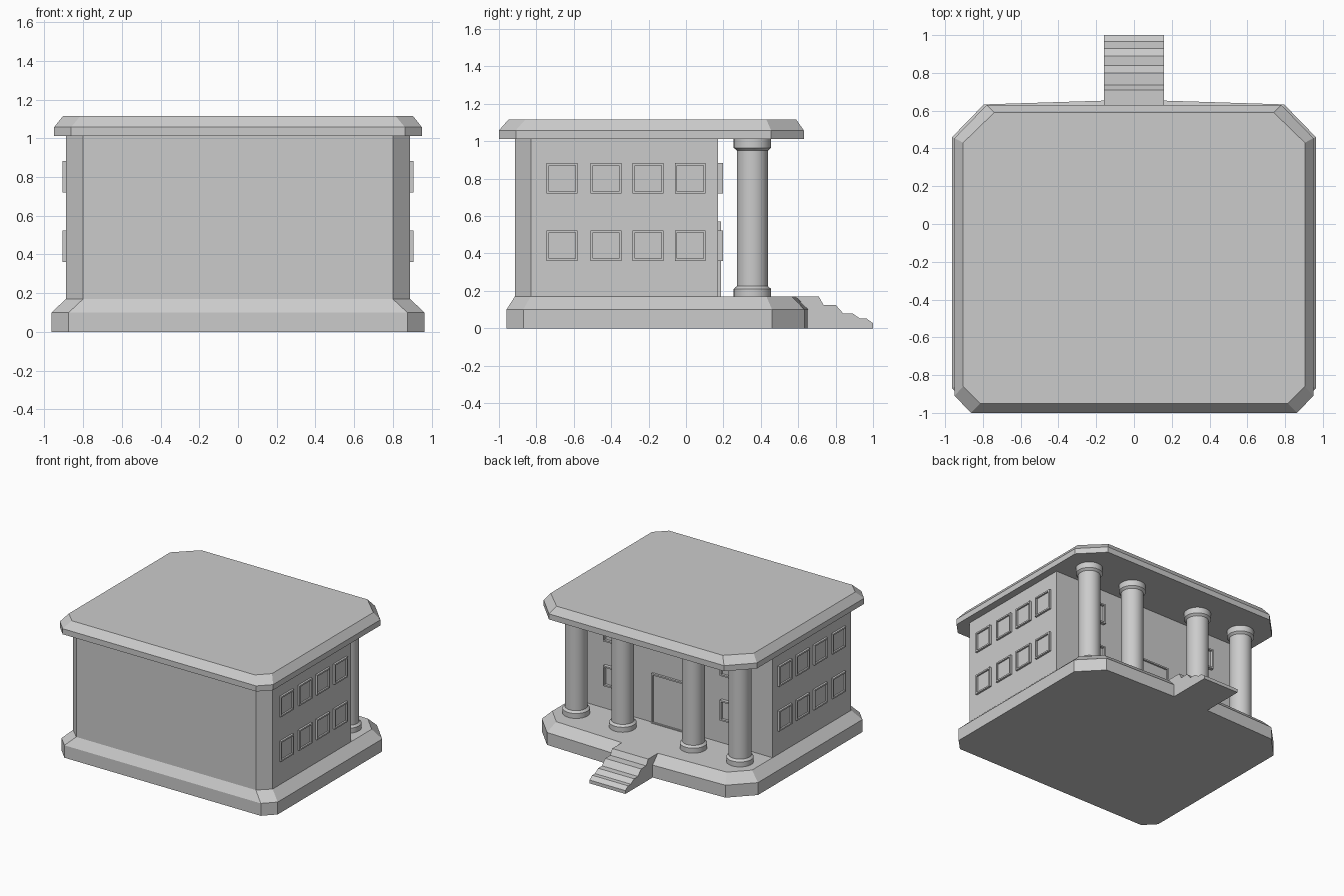
import bpy, bmesh, math

if "Cube" in bpy.data.objects:
    bpy.data.objects.remove(bpy.data.objects["Cube"])


def make(name, bm):
    bmesh.ops.recalc_face_normals(bm, faces=bm.faces)
    me = bpy.data.meshes.new(name)
    bm.to_mesh(me)
    bm.free()
    ob = bpy.data.objects.new(name, me)
    bpy.context.collection.objects.link(ob)
    return ob


def loft(name, rings):
    """Closed solid through rings of 3D points."""
    bm = bmesh.new()
    vs = [[bm.verts.new(p) for p in r] for r in rings]
    n = len(vs[0])
    for a, b in zip(vs, vs[1:]):
        for i in range(n):
            j = (i + 1) % n
            bm.faces.new((a[i], a[j], b[j], b[i]))
    bm.faces.new(vs[0])
    bm.faces.new(vs[-1])
    return make(name, bm)


def outline(half, z):
    """Mirror a right-hand half outline (front to back) across x = 0."""
    full = half + [(-x, y) for x, y in reversed(half)]
    return [(x, y, z) for x, y in full]


def slab(name, levels):
    return loft(name, [outline(h, z) for h, z in levels])


# Plinth with chamfered corners and sloped top edge
low = [(0.875, -0.96), (0.963, -0.87), (0.963, 0.46), (0.795, 0.633), (0.16, 0.653)]
top = [(0.80, -0.915), (0.89, -0.83), (0.89, 0.43), (0.76, 0.565), (0.16, 0.587)]
slab("plinth", [(low, 0), (low, 0.10), (top, 0.17)])

# Main walls
wall = [(0.80, -0.915), (0.89, -0.83), (0.89, 0.17)]
slab("walls", [(wall, 0.165), (wall, 1.015)])

# Overhanging roof
eave = [(0.862, -1.0), (0.95, -0.91), (0.95, 0.455), (0.78, 0.63)]
roof = [(0.815, -0.95), (0.905, -0.86), (0.905, 0.43), (0.74, 0.59)]
slab("roof", [(eave, 1.013), (eave, 1.058), (roof, 1.115)])

# Entrance steps: side profile extruded across x
prof = [(0.55, 0), (0.55, 0.17), (0.71, 0.17), (0.735, 0.125), (0.80, 0.125),
        (0.84, 0.08), (0.89, 0.08), (0.93, 0.052), (0.965, 0.052), (1.0, 0.027), (1.0, 0)]
loft("steps", [[(x, y, z) for y, z in prof] for x in (-0.16, 0.16)])

# Columns as lathed profiles
col = [(0.10, 0.168), (0.10, 0.21), (0.083, 0.225), (0.083, 0.95), (0.10, 0.965), (0.10, 1.015)]
SIDES = 32
for i, cx in enumerate((-0.73, -0.315, 0.315, 0.73)):
    rings = []
    for r, z in col:
        angs = [2 * math.pi * k / SIDES for k in range(SIDES)]
        rings.append([(cx + r * math.cos(a), 0.355 + r * math.sin(a), z) for a in angs])
    ob = loft(f"column_{i + 1}", rings)
    bpy.context.view_layer.objects.active = ob
    ob.select_set(True)
    bpy.ops.object.shade_smooth_by_angle(angle=math.radians(30))
    ob.select_set(False)


def framed_panel(name, u0, u1, z0, z1, depth, recess, place):
    """Raised panel with a thin rim; place(u, out, z) maps it onto a wall."""
    def ring(inset, out):
        a, b, c, d = u0 + inset, u1 - inset, z0 + inset, z1 - inset
        return [place(u, out, z) for u, z in ((a, c), (b, c), (b, d), (a, d))]
    return loft(name, [ring(0, -0.005), ring(0, depth), ring(0.012, depth),
                       ring(0.012, depth - recess)])


def on_back(u, out, z):
    return (u, 0.17 + out, z)


# Windows on both sides and beside the door
for s, side in ((1, "right"), (-1, "left")):
    for row, z in enumerate((0.36, 0.72)):
        for i, y in enumerate((-0.745, -0.51, -0.285, -0.06)):
            framed_panel(f"{side}_window_{row}_{i}", y, y + 0.165, z, z + 0.163, 0.016, 0.013,
                         lambda u, out, h, s=s: (s * (0.89 + out), u, h))
        framed_panel(f"porch_window_{side}_{row}", s * 0.52 - 0.083, s * 0.52 + 0.083,
                     z, z + 0.163, 0.027, 0.02, on_back)

# Door
framed_panel("door", -0.18, 0.18, 0.165, 0.57, 0.018, 0.014, on_back)
